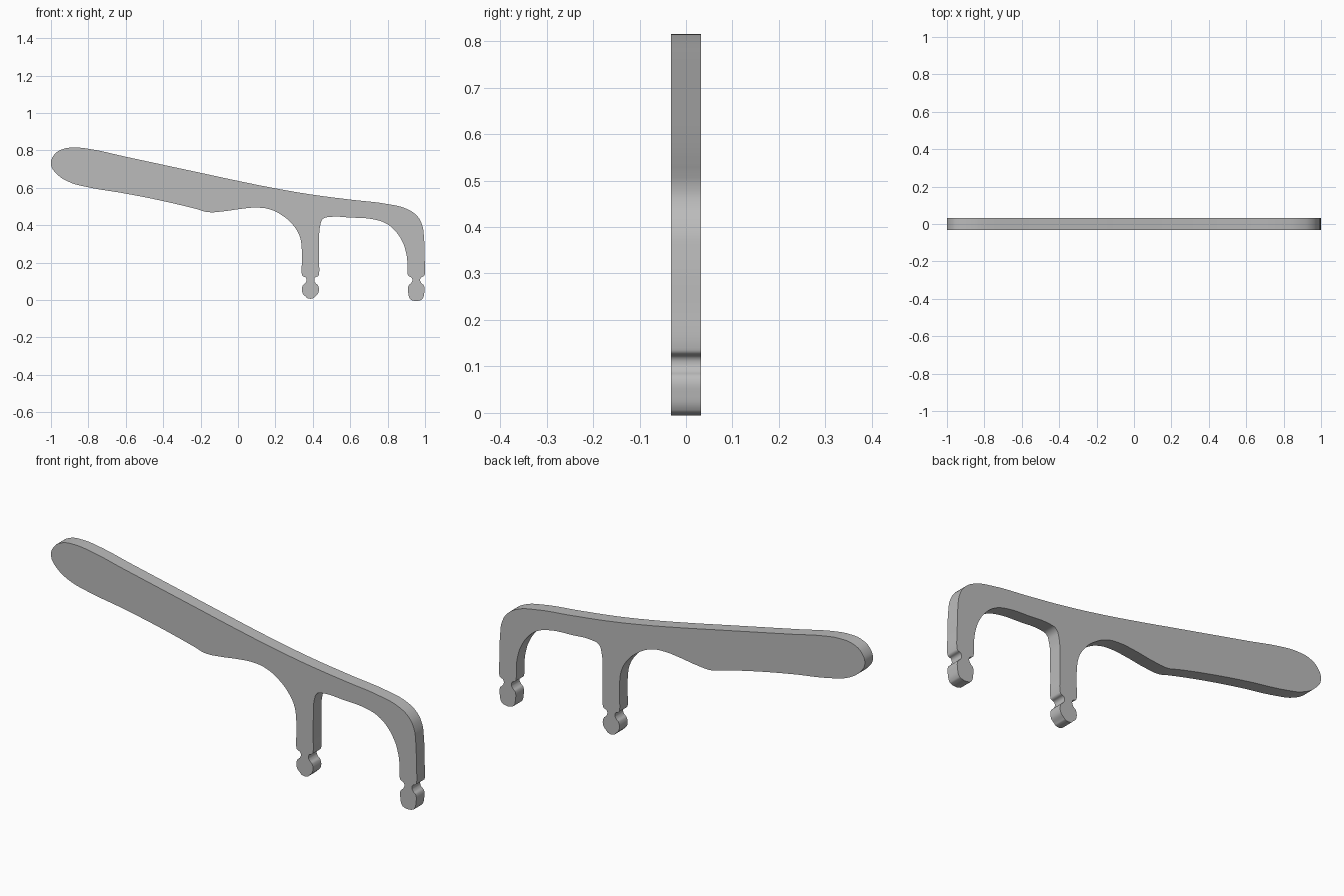
import bpy
import bmesh
from math import radians

default_cube = bpy.data.objects.get("Cube")
if default_cube:
    bpy.data.objects.remove(default_cube, do_unlink=True)

THICKNESS = 0.064


def make_material(name, value):
    material = bpy.data.materials.new(name)
    material.use_nodes = True
    colour = (value, value, value, 1)
    material.diffuse_color = colour
    material.node_tree.nodes["Principled BSDF"].inputs["Base Color"].default_value = colour
    return material


def leg_tip(centre, bottom, half_base):
    """Notched foot outline, running from the right side round to the left."""
    side = [(.046, .14), (.042, .129), (.025, .12), (.021, .105), (.027, .091),
            (.041, .077), (.043, .04), (half_base + .008, bottom + .007),
            (half_base, bottom)]
    right = [(centre + x, z) for x, z in side]
    left = [(centre - x, z) for x, z in reversed(side)]
    return right + left


# Upper edge, from the rounded handle end to the outside of the end leg
top_edge = [(-1, .725), (-.984, .775), (-.94, .806), (-.87, .815), (-.79, .807),
            (-.6, .766), (-.2, .68), (0, .637), (.2, .597), (.4, .563),
            (.6, .537), (.8, .513), (.9, .488), (.957, .45), (.985, .4),
            (.994, .34), (.998, .22)]

# Arch between the two legs
leg_arch = [(.905, .21), (.897, .26), (.88, .31), (.84, .37), (.79, .41),
            (.72, .432), (.6, .441), (.49, .444), (.455, .434), (.44, .4),
            (.434, .3), (.433, .21)]

# Finger hollow and lower edge of the handle
grip_edge = [(.342, .21), (.341, .27), (.33, .34), (.295, .4), (.24, .45),
             (.17, .485), (.1, .494), (.02, .488), (-.08, .474), (-.16, .47),
             (-.22, .486), (-.4, .529), (-.6, .569), (-.81, .605),
             (-.9, .63), (-.97, .675)]

outline = (top_edge + leg_tip(.953, .0, .026) + leg_arch
           + leg_tip(.387, .01, .016) + grip_edge)

# Smooth closed profile, filled and given thickness
curve = bpy.data.curves.new("frame_profile", "CURVE")
curve.dimensions = "2D"
curve.fill_mode = "BOTH"
curve.extrude = THICKNESS / 2
curve.resolution_u = 6
spline = curve.splines.new("BEZIER")
spline.bezier_points.add(len(outline) - 1)
for point, position in zip(spline.bezier_points, outline):
    point.co = (*position, 0)
    point.handle_left_type = point.handle_right_type = "AUTO"
spline.use_cyclic_u = True

frame = bpy.data.objects.new("handle_frame", curve)
bpy.context.collection.objects.link(frame)
frame.rotation_euler.x = radians(90)
bpy.ops.object.select_all(action="DESELECT")
frame.select_set(True)
bpy.context.view_layer.objects.active = frame
bpy.ops.object.convert(target="MESH")
bpy.ops.object.transform_apply(location=False, rotation=True, scale=False)

# Weld the side wall to the flat faces
bm = bmesh.new()
bm.from_mesh(frame.data)
bmesh.ops.remove_doubles(bm, verts=bm.verts, dist=.0001)
bmesh.ops.recalc_face_normals(bm, faces=bm.faces)
bm.to_mesh(frame.data)
bm.free()

frame.data.materials.clear()
frame.data.materials.append(make_material("plain grey", .5))
bpy.ops.object.shade_smooth_by_angle(angle=radians(35))
